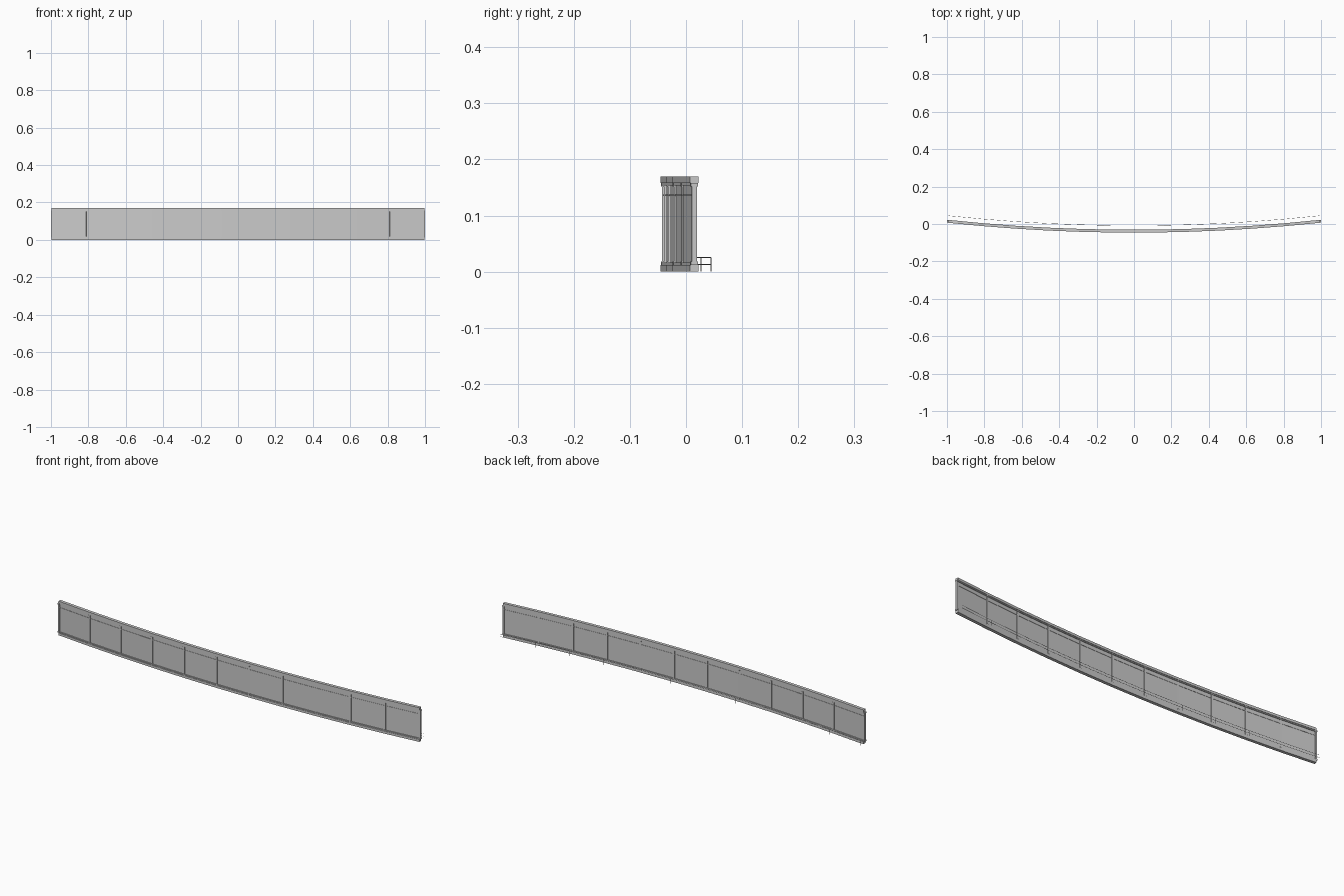
import bpy, bmesh, math
from mathutils import Matrix, Vector

if "Cube" in bpy.data.objects:
    bpy.data.objects.remove(bpy.data.objects["Cube"])

BAYS = 11
R = 9.37                      # radius of the wall centre line
MID_Y = -0.0385               # wall centre line at x = 0
HALF = math.asin(0.9955 / R)  # half of the opening angle
ANGLES = [-HALF + 2 * HALF * i / BAYS for i in range(BAYS + 1)]


def on_arc(a, offset=0.0, z=0.0):
    """Point on the arc; positive offset moves to the hollow back side."""
    r = R - offset
    return Vector((r * math.sin(a), MID_Y + R - r * math.cos(a), z))


def finish(name, bm):
    bmesh.ops.recalc_face_normals(bm, faces=bm.faces[:])
    me = bpy.data.meshes.new(name)
    bm.to_mesh(me)
    bm.free()
    ob = bpy.data.objects.new(name, me)
    bpy.context.collection.objects.link(ob)
    return ob


def sweep(name, section):
    """Sweep a closed (offset, z) section along the arc, one facet per bay."""
    bm = bmesh.new()
    rings = [[bm.verts.new(on_arc(a, o, z)) for o, z in section] for a in ANGLES]
    n = len(section)
    for r0, r1 in zip(rings, rings[1:]):
        for k in range(n):
            bm.faces.new((r0[k], r0[(k + 1) % n], r1[(k + 1) % n], r1[k]))
    bm.faces.new(rings[0])
    bm.faces.new(rings[-1])
    return finish(name, bm)


def rect(depth, z0, z1):
    d = depth / 2
    return [(-d, z0), (d, z0), (d, z1), (-d, z1)]


def boxes(name, width, depth, z0, z1):
    """One upright box at every bay division."""
    bm = bmesh.new()
    for a in ANGLES:
        m = (Matrix.Translation(on_arc(a, 0, (z0 + z1) / 2)) @ Matrix.Rotation(a, 4, 'Z')
             @ Matrix.Diagonal((width, depth, z1 - z0, 1)))
        bmesh.ops.create_cube(bm, size=1, matrix=m)
    return finish(name, bm)


# Sill and head rails with their narrower lips
sweep("bottom_rail", rect(0.0155, 0, 0.012))
sweep("bottom_lip", rect(0.0105, 0.012, 0.0165))
sweep("top_rail", rect(0.0155, 0.158, 0.17))
sweep("top_lip", rect(0.0105, 0.1535, 0.158))

# Glazing and transom
sweep("glass_panels", rect(0.003, 0.0165, 0.1535))
sweep("transom", rect(0.006, 0.1345, 0.1375))

# Mullions with foot and head collars
boxes("mullions", 0.008, 0.009, 0.012, 0.158)
boxes("foot_collars", 0.0095, 0.013, 0.012, 0.018)
boxes("head_collars", 0.0095, 0.013, 0.152, 0.158)

# Low safety railing on the hollow side
RAIL_OFFSET, ROD = 0.030, 0.0007
for name, z in (("railing_top_bar", 0.0255), ("railing_middle_bar", 0.013)):
    sweep(name, [(RAIL_OFFSET + ROD * math.cos(t * math.pi / 4),
                  z + ROD * math.sin(t * math.pi / 4)) for t in range(8)])
bm = bmesh.new()
for a in ANGLES:
    bmesh.ops.create_cone(bm, cap_ends=True, segments=8, radius1=ROD, radius2=ROD,
                          depth=0.0255,
                          matrix=Matrix.Translation(on_arc(a, RAIL_OFFSET, 0.01275)))
finish("railing_posts", bm)
